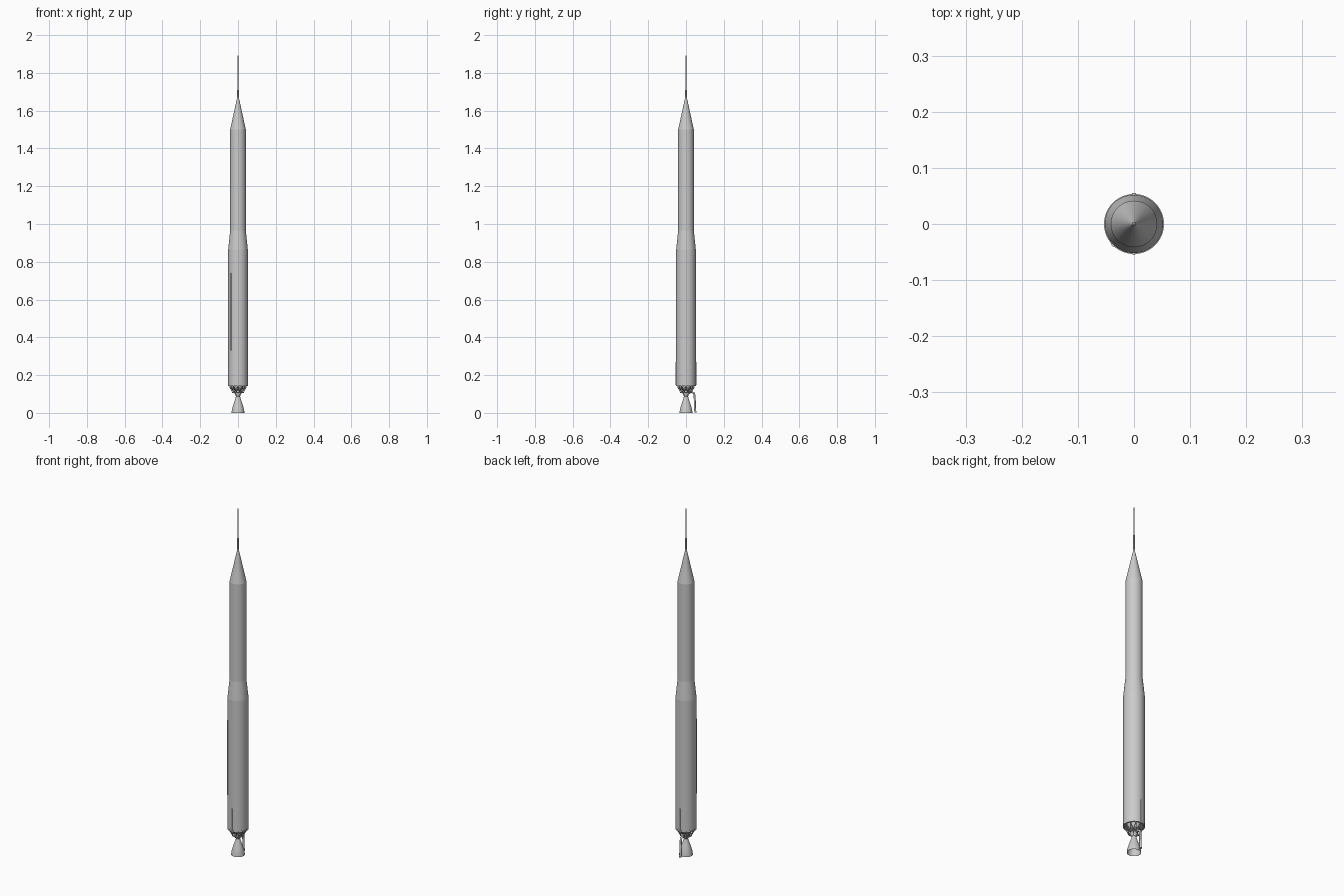
import bpy, bmesh, math
from mathutils import Vector

if "Cube" in bpy.data.objects:
    bpy.data.objects.remove(bpy.data.objects["Cube"])

SEG = 48


def finish(name, bm, angle=30):
    bmesh.ops.remove_doubles(bm, verts=bm.verts, dist=1e-6)
    bmesh.ops.recalc_face_normals(bm, faces=bm.faces)
    me = bpy.data.meshes.new(name)
    bm.to_mesh(me)
    bm.free()
    ob = bpy.data.objects.new(name, me)
    bpy.context.collection.objects.link(ob)
    bpy.ops.object.select_all(action='DESELECT')
    ob.select_set(True)
    bpy.context.view_layer.objects.active = ob
    bpy.ops.object.shade_smooth_by_angle(angle=math.radians(angle))
    return ob


def lathe(name, profile, seg=SEG, angle=30):
    """Revolve (radius, z) points about the z axis."""
    bm = bmesh.new()
    verts = [bm.verts.new((r, 0, z)) for r, z in profile]
    edges = [bm.edges.new(p) for p in zip(verts, verts[1:])]
    bmesh.ops.spin(bm, geom=verts + edges, cent=(0, 0, 0), axis=(0, 0, 1),
                   angle=math.tau, steps=seg, use_duplicate=False)
    return finish(name, bm, angle)


def rod(bm, a, b, r, sides=8):
    """Add a capped cylinder between two points."""
    a, b = Vector(a), Vector(b)
    rot = (b - a).to_track_quat('Z', 'Y').to_matrix().to_4x4()
    rot.translation = (a + b) / 2
    bmesh.ops.create_cone(bm, cap_ends=True, segments=sides, radius1=r,
                          radius2=r, depth=(b - a).length, matrix=rot)


def polar(r, deg, z):
    t = math.radians(deg)
    return (r * math.cos(t), r * math.sin(t), z)


def pipe(name, points, r):
    cu = bpy.data.curves.new(name, 'CURVE')
    cu.dimensions = '3D'
    cu.bevel_depth = r
    cu.bevel_resolution = 3
    cu.use_fill_caps = True
    sp = cu.splines.new('POLY')
    sp.points.add(len(points) - 1)
    for p, co in zip(sp.points, points):
        p.co = (*co, 1)
    ob = bpy.data.objects.new(name, cu)
    bpy.context.collection.objects.link(ob)


# Stages, nose and spike
lathe("lower_stage", [(0, .148), (.052, .148), (.052, .865), (0, .865)])
lathe("interstage", [(.052, .865), (.0415, .965)], angle=10)
lathe("upper_stage", [(0, .965), (.0415, .965), (.0415, 1.5), (0, 1.5)])
lathe("nose_cone", [(0, 1.5), (.0415, 1.5), (.0055, 1.665), (.004, 1.685), (0, 1.685)])
lathe("spike_base", [(0, 1.68), (.0042, 1.68), (.0036, 1.76), (0, 1.765)], 16)
lathe("spike_middle", [(0, 1.76), (.0026, 1.76), (.0024, 1.89), (0, 1.893)], 12)
lathe("spike_tip", [(0, 1.88), (.0013, 1.88), (.0009, 2.0), (0, 2.0)], 10)

# Aft ring and tank dome
lathe("aft_ring", [(.050, .143), (.0535, .143), (.0535, .151), (.050, .151), (.050, .143)])
lathe("tank_dome", [(.040, .148), (.037, .136), (.029, .125), (.017, .118), (0, .115)])

# Thrust truss
bm = bmesh.new()
for i in range(12):
    for side in (-15, 15):
        rod(bm, polar(.050, i * 30, .146), polar(.029, i * 30 + side, .108), .0016, 6)
finish("thrust_truss", bm)
lathe("truss_ring", [(.026, .105), (.0305, .105), (.0305, .110), (.026, .110), (.026, .105)])

# Engine: chamber and hollow bell
lathe("engine_chamber", [(0, .122), (.017, .122), (.018, .104), (.011, .088), (0, .088)])
lathe("engine_bell", [(.010, .090), (.014, .075), (.020, .058), (.027, .037),
                      (.032, .018), (.0345, 0), (.0335, 0), (.031, .018),
                      (.026, .037), (.019, .058), (.013, .075), (.009, .090), (0, .090)], angle=40)
bm = bmesh.new()
for i in range(4):
    rod(bm, polar(.027, i * 90 + 45, .107), polar(.012, i * 90 + 45, .092), .002)
finish("engine_mounts", bm)

# Turbine exhaust ducts beside the bell
pipe("exhaust_duct", [(0, .015, .108), (0, .032, .110), (0, .042, .104),
                      (0, .046, .09), (0, .047, .03), (0, .050, .002)], .0055)

# Cable raceways on the lower stage
for name, deg, z0, z1 in (("front_raceway", 270, .148, .27),
                          ("side_raceway", 225, .33, .74),
                          ("back_raceway", 90, .148, .27)):
    bm = bmesh.new()
    rod(bm, polar(.0515, deg, z0), polar(.0515, deg, z1), .004, 12)
    finish(name, bm)
